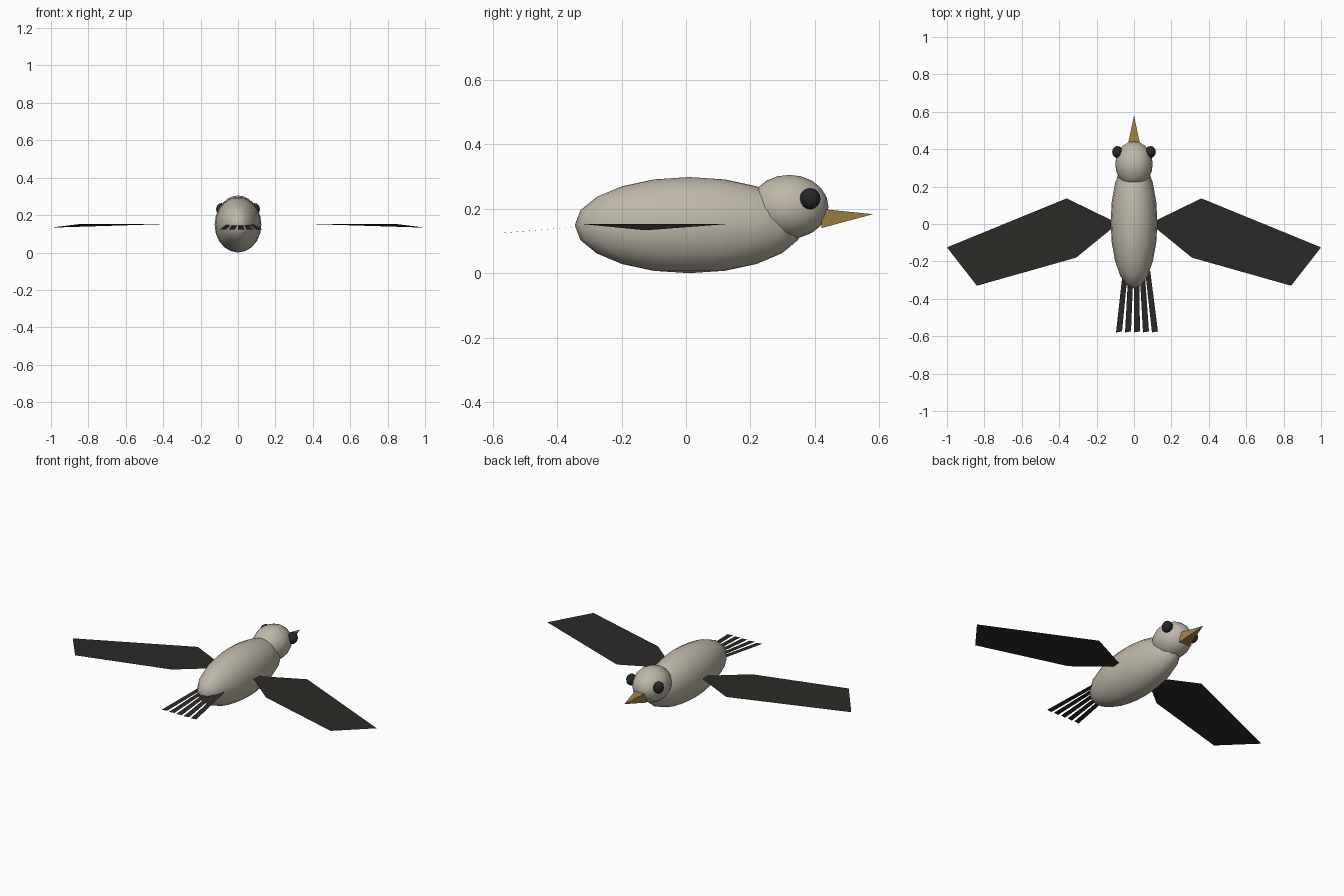
import bpy, math

if "Cube" in bpy.data.objects:
    bpy.data.objects.remove(bpy.data.objects["Cube"])


def material(name, rgb):
    m = bpy.data.materials.new(name)
    m.diffuse_color = (*rgb, 1)
    m.use_nodes = True
    m.node_tree.nodes["Principled BSDF"].inputs["Base Color"].default_value = m.diffuse_color
    return m


PLUMAGE = material("plumage", (0.52, 0.48, 0.40))
DARK = material("dark_feather", (0.025, 0.023, 0.02))
EYE = material("eye_black", (0.02, 0.02, 0.02))
HORN = material("horn", (0.33, 0.22, 0.06))


def ellipsoid(name, loc, size, mat, seg=20, rings=10):
    bpy.ops.mesh.primitive_uv_sphere_add(segments=seg, ring_count=rings, radius=1, location=loc)
    ob = bpy.context.object
    ob.name = name
    ob.scale = size
    bpy.ops.object.transform_apply(location=False, rotation=False, scale=True)
    bpy.ops.object.shade_smooth()
    ob.data.materials.append(mat)
    return ob


def mesh(name, verts, faces, mat):
    me = bpy.data.meshes.new(name)
    me.from_pydata(verts, [], faces)
    me.materials.append(mat)
    ob = bpy.data.objects.new(name, me)
    bpy.context.collection.objects.link(ob)
    return ob


# Body and head
ellipsoid("body", (0, 0.01, 0.149), (0.125, 0.355, 0.149), PLUMAGE)
ellipsoid("head", (0, 0.32, 0.206), (0.1, 0.122, 0.099), PLUMAGE)

# Beak: four-sided pyramid pointing forward and slightly up
w, y0, lo, hi = 0.034, 0.42, 0.14, 0.199
mesh("beak",
     [(-w, y0, lo), (w, y0, lo), (w, y0, hi), (-w, y0, hi), (0, 0.58, 0.183)],
     [(0, 1, 2, 3), (1, 0, 4), (2, 1, 4), (3, 2, 4), (0, 3, 4)], HORN)

# Eyes and thin wings, one of each per side
for side, s in (("left", -1), ("right", 1)):
    ellipsoid(side + "_eye", (s * 0.089, 0.385, 0.231), (0.028, 0.032, 0.033), EYE, 12, 8)
    outline = [(0.085, 0.003, 0.153), (0.36, 0.137, 0.153), (1.0, -0.125, 0.133),
               (0.84, -0.33, 0.153), (0.31, -0.18, 0.153)]
    mesh(side + "_wing", [(s * x, y, z) for x, y, z in outline],
         [(0, 4, 1), (1, 4, 3, 2)], DARK)

# Tail: five fanned flat feathers
for i in range(5):
    t = (i - 2) * 0.048
    b = t * 0.62
    mesh(f"tail_feather_{i + 1}",
         [(b, -0.25, 0.151), (b + 0.027, -0.25, 0.151),
          (t + 0.032, -0.574, 0.124), (t, -0.58, 0.124)],
         [(0, 3, 2, 1)], DARK)
